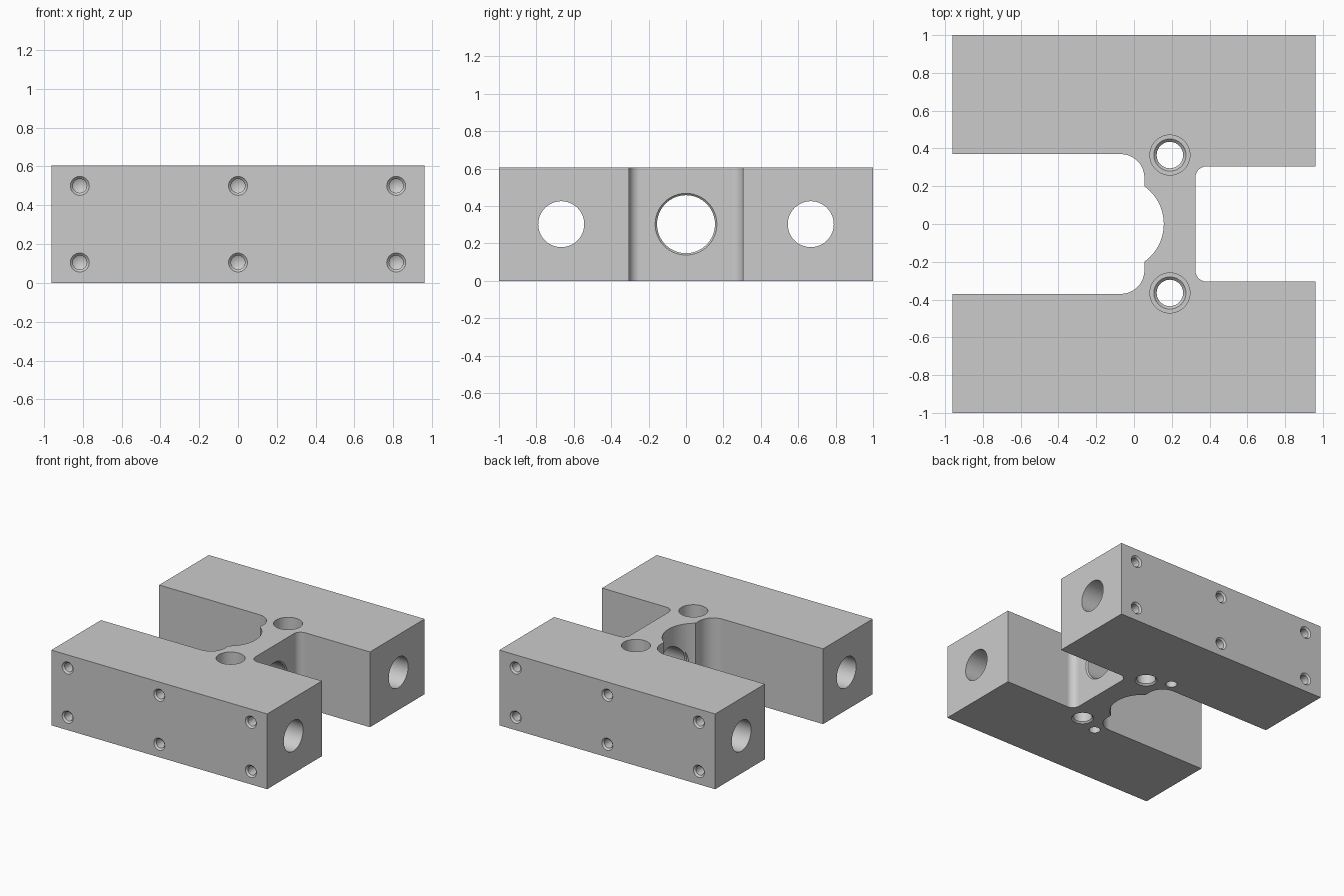
import bpy, bmesh
from math import cos, sin, pi, radians, asin
from mathutils import Matrix, Vector

if "Cube" in bpy.data.objects:
    bpy.data.objects.remove(bpy.data.objects["Cube"], do_unlink=True)

H, HX = 0.605, 0.96          # block height, half width
MID = H / 2

steel = bpy.data.materials.new("grey_metal")
steel.use_nodes = True
grey = (0.6, 0.6, 0.6, 1)
steel.diffuse_color = grey
steel.node_tree.nodes["Principled BSDF"].inputs["Base Color"].default_value = grey


def arc(cx, cy, r, a0, a1, n=12):
    """Points along an arc, angles in degrees."""
    angles = [radians(a0 + (a1 - a0) * i / n) for i in range(n + 1)]
    return [(cx + r * cos(a), cy + r * sin(a)) for a in angles]


def lathe(bm, profile, origin, axis, n=48):
    """Closed turned shape; profile is (radius, distance along axis)."""
    rot = Vector((0, 0, 1)).rotation_difference(Vector(axis)).to_matrix().to_4x4()
    m = Matrix.Translation(origin) @ rot
    rings = []
    for r, d in profile:
        count = n if r > 0 else 1
        rings.append([bm.verts.new(m @ Vector((r * cos(2 * pi * i / n), r * sin(2 * pi * i / n), d)))
                      for i in range(count)])
    for a, b in zip(rings, rings[1:]):
        for i in range(n):
            j = (i + 1) % n
            if len(b) == 1:
                bm.faces.new((a[i], a[j], b[0]))
            else:
                bm.faces.new((a[i], a[j], b[j], b[i]))
    for ring in (rings[0], rings[-1]):
        if len(ring) > 1:
            bm.faces.new(ring)


def make_object(name, bm):
    bmesh.ops.recalc_face_normals(bm, faces=bm.faces[:])
    mesh = bpy.data.meshes.new(name)
    bm.to_mesh(mesh)
    bm.free()
    mesh.materials.append(steel)
    obj = bpy.data.objects.new(name, mesh)
    bpy.context.collection.objects.link(obj)
    return obj


# Plan outline: two arms joined by a web, with filleted pockets on both sides
left_wall, right_wall, pocket_l, pocket_r = 0.055, 0.325, 0.37, 0.305
rl, rr, rc = 0.125, 0.06, 0.246
half = math_angle = asin(0.2 / rc) * 180 / pi
scoop_x = left_wall - rc * cos(radians(half))
half_outline = [(HX, -1), (HX, -pocket_r)]
half_outline += arc(right_wall + rr, -pocket_r - 0 + rr, rr, 270, 180)
right_side = half_outline[1:]
left_side = [(-HX, -pocket_l)] + arc(left_wall - rl, -pocket_l + rl, rl, -90, 0)
outline = [(-HX, -1), (HX, -1)] + right_side
outline += [(x, -y) for x, y in reversed(right_side)]
outline += [(HX, 1), (-HX, 1)]
outline += [(x, -y) for x, y in left_side]
outline += arc(scoop_x, 0, rc, half, -half, 24)
outline += list(reversed(left_side))

bm = bmesh.new()
base = bm.faces.new([bm.verts.new((x, y, 0)) for x, y in outline])
top = bmesh.ops.extrude_face_region(bm, geom=[base])
bmesh.ops.translate(bm, vec=(0, 0, H), verts=[v for v in top["geom"] if isinstance(v, bmesh.types.BMVert)])
body = make_object("bearing_block", bm)

# Holes, each one a turned cutter
bm = bmesh.new()
tapped = [(0.054, -0.005), (0.036, 0.013), (0.036, 0.25), (0, 0.27)]
for s in (-1, 1):
    # Long bore through each arm
    lathe(bm, [(0.123, -1.1), (0.123, 1.1)], (0, s * 0.667, MID), (1, 0, 0))
    # Counterbored bolt hole beside the web
    lathe(bm, [(0.106, -0.05), (0.106, 0.2), (0.085, 0.2), (0.07, 0.215),
               (0.07, H - 0.012), (0.087, H + 0.005)], (0.19, s * 0.365, H), (0, 0, -1))
    # Blind dowel hole underneath
    lathe(bm, [(0.042, -0.05), (0.042, 0.2), (0, 0.22)], (0.01, s * 0.44, 0), (0, 0, 1), 32)
    # Tapped holes on the outer faces
    for x in (-0.815, 0, 0.815):
        for z in (0.105, 0.5):
            lathe(bm, tapped, (x, s, z), (0, -s, 0), 32)
# Main bore through the web, with a chamfered mouth
lathe(bm, [(0.165, -0.1), (0.165, 0.11), (0.155, 0.12), (0.155, right_wall - 0.01),
           (0.17, right_wall + 0.005)], (0, 0, MID), (1, 0, 0), 64)
cutter = make_object("hole_cutter", bm)
cutter.hide_render = True

cut = body.modifiers.new("holes", 'BOOLEAN')
cut.operation, cut.solver, cut.object = 'DIFFERENCE', 'EXACT', cutter
depsgraph = bpy.context.evaluated_depsgraph_get()
result = bpy.data.meshes.new_from_object(body.evaluated_get(depsgraph))
body.modifiers.clear()
body.data = result
bpy.data.objects.remove(cutter, do_unlink=True)

# Smooth curved walls, crisp edges
bpy.ops.object.select_all(action='DESELECT')
body.select_set(True)
bpy.context.view_layer.objects.active = body
bpy.ops.object.shade_smooth_by_angle(angle=radians(30))
weighted = body.modifiers.new("weighted_normals", 'WEIGHTED_NORMAL')
weighted.keep_sharp = True
